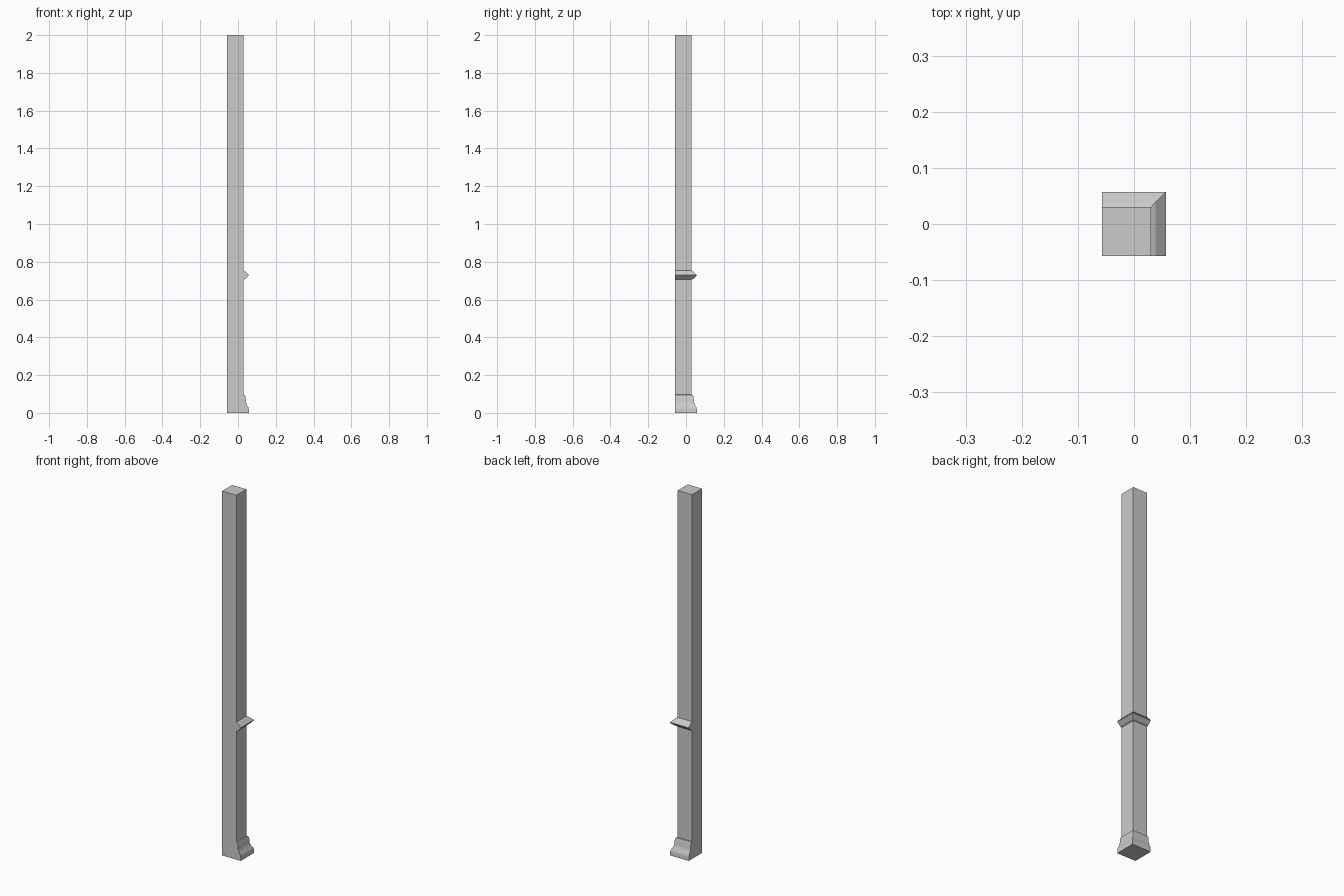
import bpy, bmesh

if "Cube" in bpy.data.objects:
    bpy.data.objects.remove(bpy.data.objects["Cube"])

LO = -0.057      # open ends of the corner (shared by post and trims)
FACE = 0.030     # outer post faces that carry the trims
TOP = 2.0


def finish(name, bm, smooth=False):
    bmesh.ops.recalc_face_normals(bm, faces=bm.faces)
    mesh = bpy.data.meshes.new(name)
    bm.to_mesh(mesh)
    bm.free()
    obj = bpy.data.objects.new(name, mesh)
    bpy.context.collection.objects.link(obj)
    if smooth:
        bpy.ops.object.select_all(action='DESELECT')
        obj.select_set(True)
        bpy.context.view_layer.objects.active = obj
        bpy.ops.object.shade_smooth_by_angle(angle=0.6)
    return obj


def mitred_trim(name, profile, smooth=False):
    """Sweep (offset, height) points along the right face, round the mitre, along the back face."""
    bm = bmesh.new()
    rings = [
        [bm.verts.new((FACE + d, LO, z)) for d, z in profile],
        [bm.verts.new((FACE + d, FACE + d, z)) for d, z in profile],
        [bm.verts.new((LO, FACE + d, z)) for d, z in profile],
    ]
    n = len(profile)
    for a, b in zip(rings, rings[1:]):
        for i in range(n):
            j = (i + 1) % n
            bm.faces.new((a[i], a[j], b[j], b[i]))
    bm.faces.new(rings[0])
    bm.faces.new(rings[-1])
    return finish(name, bm, smooth)


# Square wall corner post
bm = bmesh.new()
bmesh.ops.create_cube(bm, size=1)
side = FACE - LO
mid = (FACE + LO) / 2
bmesh.ops.scale(bm, vec=(side, side, TOP), verts=bm.verts)
bmesh.ops.translate(bm, vec=(mid, mid, TOP / 2), verts=bm.verts)
finish("corner_post", bm)

# Skirting board with a curved upper shoulder
mitred_trim("skirting_board", [
    (0, 0), (0.027, 0), (0.027, 0.021), (0.025, 0.029), (0.019, 0.039),
    (0.014, 0.050), (0.011, 0.064), (0.010, 0.085), (0.006, 0.095), (0, 0.097),
], smooth=True)

# Pointed chair rail
mitred_trim("chair_rail", [
    (0, 0.706), (0.008, 0.709), (0.027, 0.727), (0.027, 0.731),
    (0.008, 0.750), (0, 0.754),
])
